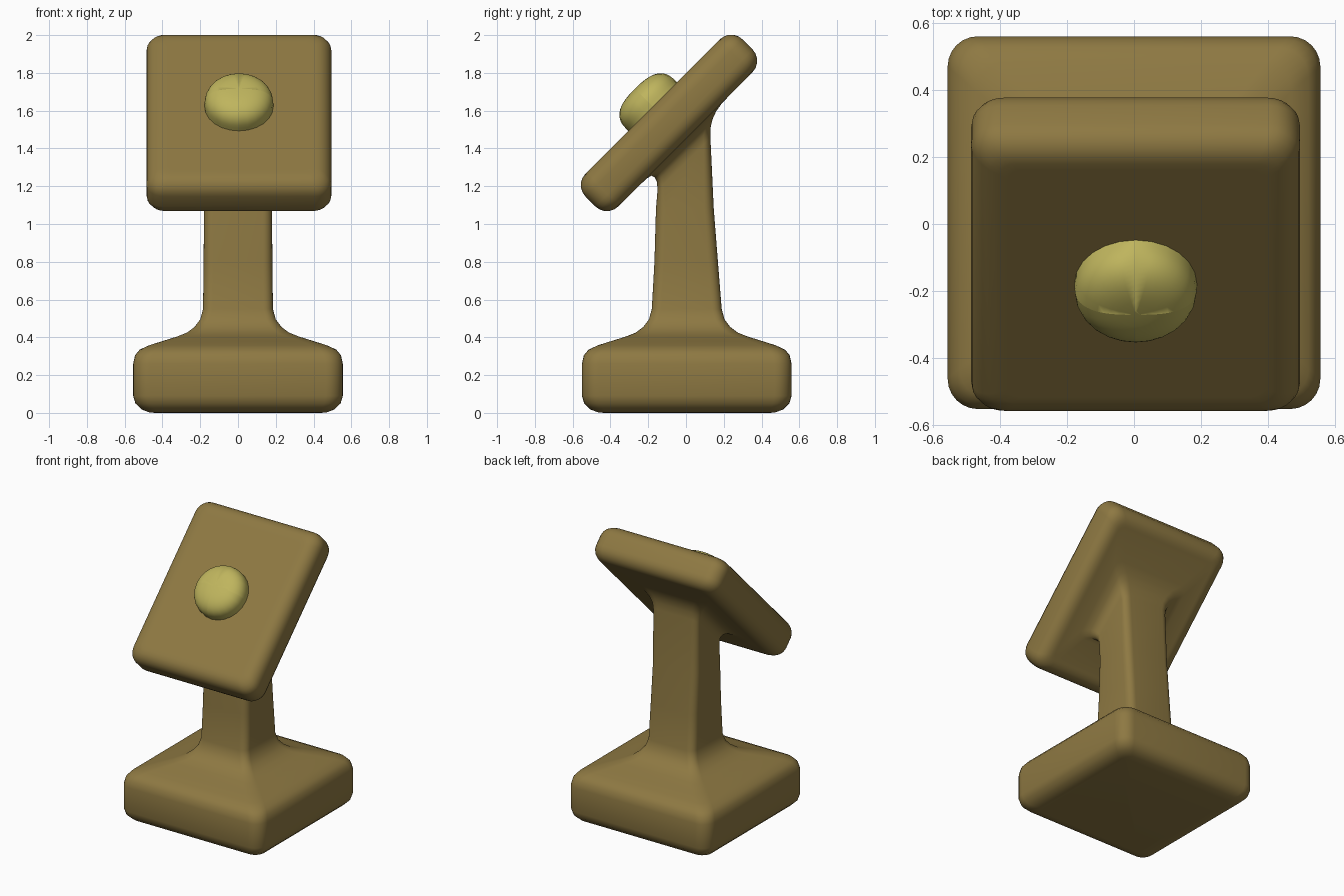
import bpy, bmesh
from math import sin, cos, pi
from mathutils import Matrix, Vector

if "Cube" in bpy.data.objects:
    bpy.data.objects.remove(bpy.data.objects["Cube"])

def material(name, rgb):
    m = bpy.data.materials.new(name)
    m.diffuse_color = (*rgb, 1)
    m.use_nodes = True
    m.node_tree.nodes["Principled BSDF"].inputs["Base Color"].default_value = m.diffuse_color
    return m

def ring(hx, hy, r, h, cx=0.0, cy=0.0, frame=Matrix()):
    """Rounded rectangle at height h in the given frame."""
    pts = []
    for k, (sx, sy) in enumerate([(1, 1), (-1, 1), (-1, -1), (1, -1)]):
        for i in range(7):
            a = k * pi / 2 + i * pi / 12
            pts.append(frame @ Vector((cx + sx * (hx - r) + r * cos(a),
                                       cy + sy * (hy - r) + r * sin(a), h)))
    return pts

def loft(name, rings, mat):
    bm = bmesh.new()
    loops = [[bm.verts.new(p) for p in pts] for pts in rings]
    n = len(loops[0])
    for a, b in zip(loops, loops[1:]):
        for i in range(n):
            j = (i + 1) % n
            bm.faces.new((a[i], a[j], b[j], b[i]))
    bm.faces.new(loops[0][::-1])
    bm.faces.new(loops[-1])
    bmesh.ops.recalc_face_normals(bm, faces=bm.faces)
    me = bpy.data.meshes.new(name)
    bm.to_mesh(me)
    bm.free()
    ob = bpy.data.objects.new(name, me)
    bpy.context.collection.objects.link(ob)
    me.materials.append(mat)
    bpy.context.view_layer.objects.active = ob
    ob.select_set(True)
    bpy.ops.object.shade_smooth_by_angle(angle=pi / 4)
    ob.select_set(False)
    return ob

bronze = material("bronze", (0.27, 0.19, 0.055))
yellow = material("yellow", (0.52, 0.46, 0.11))

# Square foot with rounded edges, sloping up into the post
rings = []
for half, z, r in [(0.44, 0, 0.05), (0.47, 0.003, 0.06), (0.51, 0.018, 0.07),
                   (0.543, 0.05, 0.085), (0.555, 0.09, 0.09), (0.555, 0.26, 0.09),
                   (0.545, 0.305, 0.09), (0.52, 0.335, 0.085), (0.47, 0.358, 0.08),
                   (0.40, 0.38, 0.07), (0.32, 0.405, 0.06), (0.27, 0.425, 0.06),
                   (0.23, 0.455, 0.055), (0.20, 0.495, 0.05), (0.185, 0.55, 0.05)]:
    rings.append(ring(half, half, r, z, 0, 0.004))

# Tapering post
rings.append(ring(0.182, 0.168, 0.05, 0.80, 0, 0.001))
rings.append(ring(0.18, 0.153, 0.05, 1.08, 0, -0.006))

# Tilted panel: flare from the post, then a rounded slab
tilt = Matrix.Translation((0.005, -0.09, 1.535)) @ Matrix.Rotation(pi / 4, 4, 'X')
for w, hx, v0, v1 in [(-0.21, 0.18, -0.296, 0.10), (-0.175, 0.187, -0.265, 0.135),
                      (-0.15, 0.205, -0.258, 0.175), (-0.133, 0.235, -0.262, 0.22),
                      (-0.124, 0.29, -0.29, 0.275)]:
    rings.append(ring(hx, (v1 - v0) / 2, 0.05, w, 0, (v0 + v1) / 2, tilt))
T, R = 0.1225, 0.085
rings.append(ring(0.39, 0.488, 0.05, -T, frame=tilt))
for s in (-1, 1):
    for i in range(6):
        a = (i if s < 0 else 5 - i) * pi / 10
        d = R * (1 - sin(a))
        rings.append(ring(0.49 - d, 0.588 - d, 0.09 - 0.5 * d,
                          s * (T - R + R * cos(a)), frame=tilt))
rings.append(ring(0.38, 0.478, 0.04, T, frame=tilt))
loft("stand", rings, bronze)

# Domed round button on the panel
dome = []
for i in range(13):
    a = i / 12 * pi / 2 * 0.98
    rad = 0.182 * cos(a) ** 0.7
    dome.append((rad, T + 0.02 + 0.113 * sin(a) ** 0.85))
button = [(0.182, T - 0.03)] + dome
loft("button", [ring(r, r, r, h, frame=tilt) for r, h in button], yellow)
